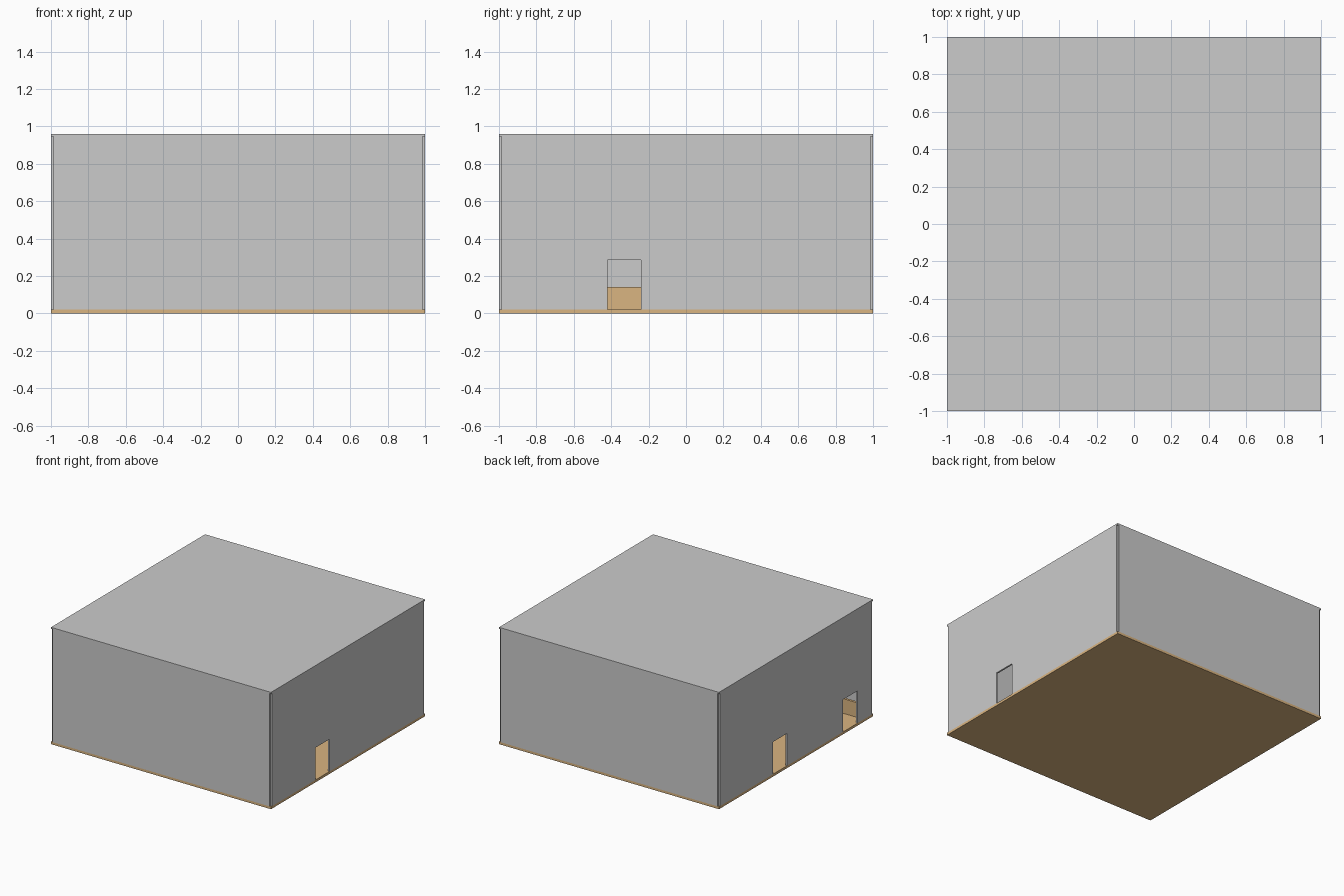
import bpy, bmesh

if "Cube" in bpy.data.objects:
    bpy.data.objects.remove(bpy.data.objects["Cube"])

T = 0.013             # wall and roof thickness
FLOOR, EAVES, TOP = 0.02, 0.947, 0.96
DOOR_TOP = 0.285
IN = 1 - T            # inner wall plane

wood = bpy.data.materials.new("wood")
wood.diffuse_color = (0.70, 0.46, 0.22, 1)
wood.use_nodes = True
wood.node_tree.nodes["Principled BSDF"].inputs["Base Color"].default_value = wood.diffuse_color


def boxes(name, spans, mat=None):
    """One object made of boxes given as (x0, x1, y0, y1, z0, z1)."""
    bm = bmesh.new()
    for x0, x1, y0, y1, z0, z1 in spans:
        vs = bmesh.ops.create_cube(bm, size=1)["verts"]
        for v in vs:
            v.co = (x0 if v.co.x < 0 else x1,
                    y0 if v.co.y < 0 else y1,
                    z0 if v.co.z < 0 else z1)
    me = bpy.data.meshes.new(name)
    bm.to_mesh(me)
    bm.free()
    ob = bpy.data.objects.new(name, me)
    bpy.context.collection.objects.link(ob)
    if mat:
        me.materials.append(mat)
    return ob


def side_wall(name, side, doors):
    """Wall on the x side, split into panels and lintels around its doors."""
    xs = sorted((side * IN, side))
    spans, start = [], -IN
    for a, b in doors:
        spans.append((*xs, start, a, FLOOR, EAVES))
        spans.append((*xs, a, b, DOOR_TOP, EAVES))
        start = b
    spans.append((*xs, start, IN, FLOOR, EAVES))
    return boxes(name, spans)


# Floor and roof slabs
boxes("floor", [(-1, 1, -1, 1, 0, FLOOR)], wood)
boxes("roof", [(-1, 1, -1, 1, EAVES, TOP)])

# Plain front and back walls, corners left notched
boxes("front_wall", [(-IN, IN, -1, -IN, FLOOR, EAVES)])
boxes("back_wall", [(-IN, IN, IN, 1, FLOOR, EAVES)])

# Side walls with doorways
side_wall("right_wall", 1, [(-0.42, -0.24)])
side_wall("left_wall", -1, [(-0.80, -0.61), (0.12, 0.30)])

# Low wooden partitions glimpsed through the doorways
boxes("front_partition", [(-0.95, -0.30, -0.90, -0.88, FLOOR, 0.14)], wood)
boxes("inner_partition", [(-0.32, -0.30, -0.88, 0.0, FLOOR, 0.14)], wood)
